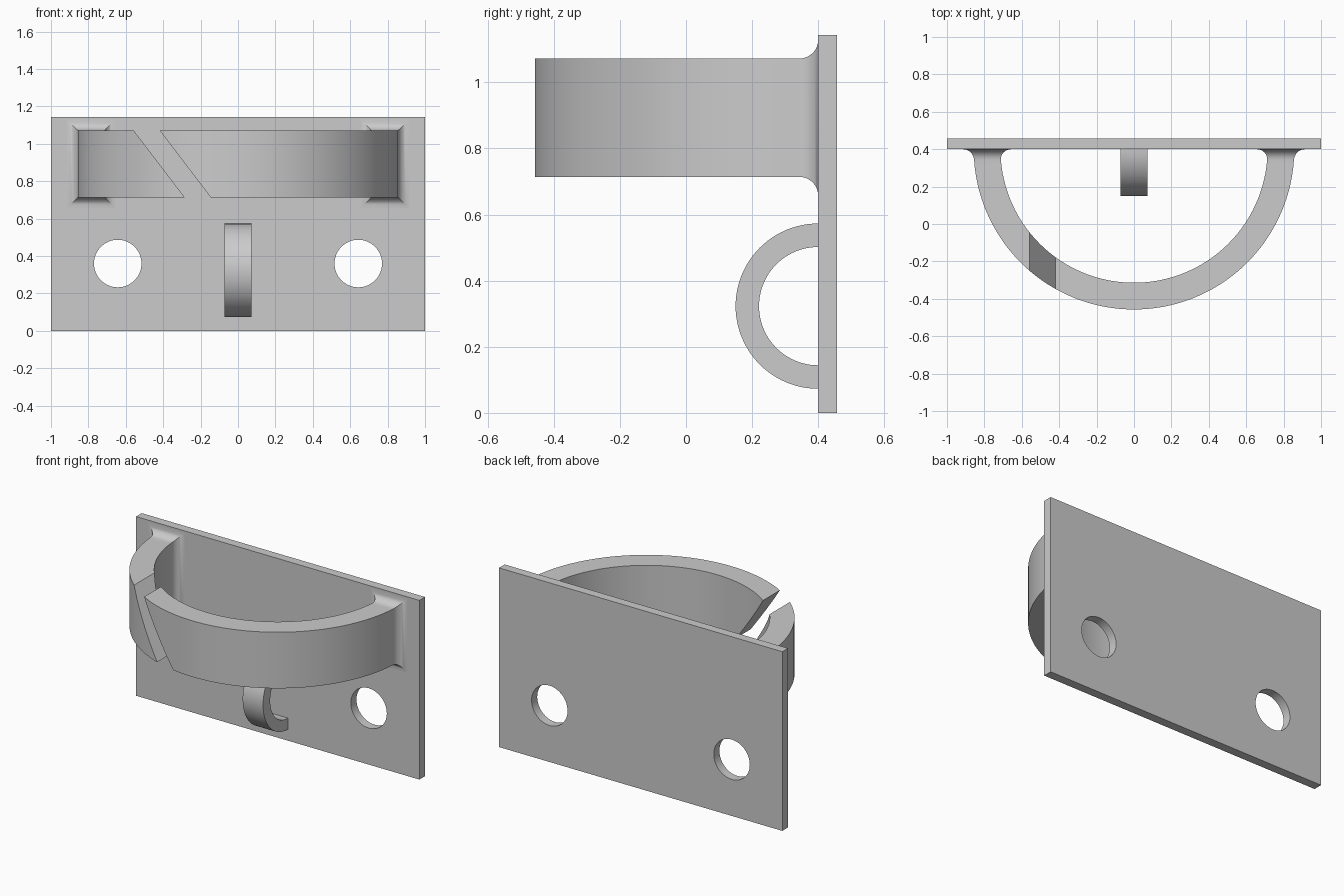
import bpy, bmesh, math

if "Cube" in bpy.data.objects:
    bpy.data.objects.remove(bpy.data.objects["Cube"])

grey = bpy.data.materials.new("plain grey")
grey.diffuse_color = (0.6, 0.6, 0.6, 1)
grey.use_nodes = True
grey.node_tree.nodes["Principled BSDF"].inputs["Base Color"].default_value = grey.diffuse_color

WALL_Y = 0.4                      # front face of the plate
RING_LOW, RING_HIGH = 0.714, 1.072
R_IN, R_OUT, FILLET = 0.714, 0.857, 0.057


def loft(name, sections):
    """Skin a closed solid through a list of equal-length point loops."""
    bm = bmesh.new()
    loops = [[bm.verts.new(p) for p in s] for s in sections]
    n = len(loops[0])
    for a, b in zip(loops, loops[1:]):
        for i in range(n):
            j = (i + 1) % n
            bm.faces.new((a[i], a[j], b[j], b[i]))
    bm.faces.new(loops[0])
    bm.faces.new(loops[-1][::-1])
    bmesh.ops.recalc_face_normals(bm, faces=bm.faces)
    mesh = bpy.data.meshes.new(name)
    bm.to_mesh(mesh)
    bm.free()
    mesh.materials.append(grey)
    obj = bpy.data.objects.new(name, mesh)
    bpy.context.collection.objects.link(obj)
    return obj


def activate(obj):
    bpy.ops.object.select_all(action='DESELECT')
    obj.select_set(True)
    bpy.context.view_layer.objects.active = obj


def cut(obj, cutter):
    activate(obj)
    mod = obj.modifiers.new("cut", 'BOOLEAN')
    mod.operation, mod.solver, mod.object = 'DIFFERENCE', 'EXACT', cutter
    bpy.ops.object.modifier_apply(modifier=mod.name)
    bpy.data.objects.remove(cutter)


def smooth(obj):
    activate(obj)
    bpy.ops.object.shade_smooth_by_angle(angle=math.radians(30))


def prism_y(name, profile, y0, y1):
    return loft(name, [[(x, y, z) for x, z in profile] for y in (y0, y1)])


# Wall plate with two screw holes
plate = prism_y("wall_plate", [(-1, 0), (1, 0), (1, 1.143), (-1, 1.143)], WALL_Y, 0.457)
for side in (-1, 1):
    circle = [(side * 0.643 + 0.127 * math.cos(a), 0.36 + 0.127 * math.sin(a))
              for a in (math.tau * i / 64 for i in range(64))]
    cut(plate, prism_y("hole_cutter", circle, 0.3, 0.6))
smooth(plate)


# Half ring holder whose two feet flare into the plate
def foot(side):
    out = []
    for i in range(9):
        a = math.pi / 2 * (1 - i / 8)
        d = FILLET * (1 - math.cos(a))
        drop = FILLET * (1 - math.sin(a))
        xi = side * (math.sqrt(R_IN ** 2 - drop ** 2) - d)
        xo = side * (math.sqrt(R_OUT ** 2 - drop ** 2) + d)
        y, lo, hi = WALL_Y - drop, RING_LOW - d, RING_HIGH + d
        out.append([(xi, y, lo), (xo, y, lo), (xo, y, hi), (xi, y, hi)])
    return out


def ring_section(a):
    return [(r * math.cos(a), WALL_Y - r * math.sin(a), z)
            for r, z in ((R_IN, RING_LOW), (R_OUT, RING_LOW),
                         (R_OUT, RING_HIGH), (R_IN, RING_HIGH))]


START = 0.11
arc = [ring_section(START + (math.pi - 2 * START) * i / 72) for i in range(73)]
ring = loft("half_ring_holder", foot(1) + arc + foot(-1)[::-1])

# Slanted slot through the ring
slope = -0.273 / (RING_HIGH - RING_LOW)
top, low = RING_HIGH + 0.1, RING_LOW - 0.1
slot = [(x + slope * (z - RING_HIGH), z)
        for x, z in ((-0.558, top), (-0.419, top), (-0.419, low), (-0.558, low))]
cut(ring, prism_y("slot_cutter", slot, -0.7, 0.2))
smooth(ring)

# Small loop below the ring
loop = loft("small_loop", [
    [(x, WALL_Y - r * math.sin(a), 0.323 + r * math.cos(a))
     for r, x in ((0.179, -0.072), (0.25, -0.072), (0.25, 0.072), (0.179, 0.072))]
    for a in (math.pi * i / 48 for i in range(49))])
smooth(loop)
